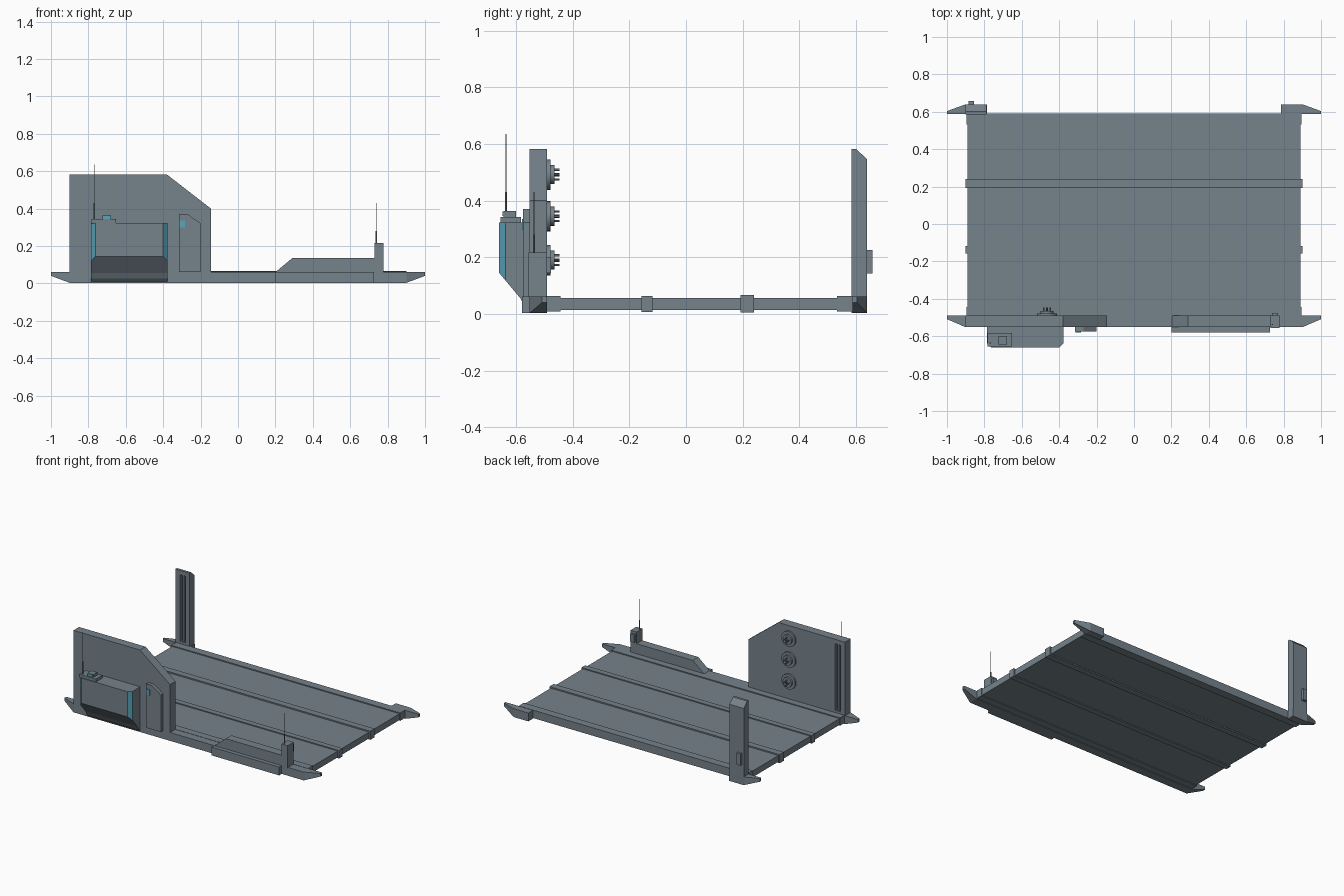
import bpy, bmesh, math
from mathutils import Vector, Matrix

if "Cube" in bpy.data.objects:
    bpy.data.objects.remove(bpy.data.objects["Cube"])


def material(name, rgb):
    m = bpy.data.materials.new(name)
    m.diffuse_color = (*rgb, 1)
    m.use_nodes = True
    m.node_tree.nodes["Principled BSDF"].inputs["Base Color"].default_value = m.diffuse_color
    return m


GREY = material("blue grey metal", (0.18, 0.225, 0.26))
BLUE = material("cyan glass", (0.10, 0.38, 0.50))


def finish(name, bm, mat=GREY):
    bmesh.ops.recalc_face_normals(bm, faces=bm.faces)
    me = bpy.data.meshes.new(name)
    bm.to_mesh(me)
    bm.free()
    me.materials.append(mat)
    ob = bpy.data.objects.new(name, me)
    bpy.context.collection.objects.link(ob)
    return ob


def box(name, x, y, z, mat=GREY):
    bm = bmesh.new()
    bmesh.ops.create_cube(bm, size=1)
    for v in bm.verts:
        v.co = [(r[0] + r[1]) / 2 + c * (r[1] - r[0]) for r, c in zip((x, y, z), v.co)]
    return finish(name, bm, mat)


def prism(pts, axis, lo, hi):
    """Extrude a profile: axis 'y' takes (x, z) points, axis 'x' takes (y, z) points."""
    bm = bmesh.new()
    place = (lambda p, t: (p[0], t, p[1])) if axis == 'y' else (lambda p, t: (t, p[0], p[1]))
    face = bm.faces.new([bm.verts.new(place(p, lo)) for p in pts])
    new = bmesh.ops.extrude_face_region(bm, geom=[face])["geom"]
    step = Vector((0, hi - lo, 0)) if axis == 'y' else Vector((hi - lo, 0, 0))
    bmesh.ops.translate(bm, vec=step, verts=[g for g in new if isinstance(g, bmesh.types.BMVert)])
    return bm


def rod(name, loc, r, length, axis='z', sides=8):
    bm = bmesh.new()
    m = Matrix.Translation((0, 0, length / 2))
    if axis == 'y':
        m = Matrix.Rotation(-math.pi / 2, 4, 'X') @ m
    bmesh.ops.create_cone(bm, cap_ends=True, segments=sides, radius1=r, radius2=r,
                          depth=length, matrix=Matrix.Translation(loc) @ m)
    ob = finish(name, bm)
    if sides > 8:
        for p in ob.data.polygons:
            p.use_smooth = len(p.vertices) == 4
        ob.data.set_sharp_from_angle(angle=math.radians(40))
    return ob


# deck plate, edge rails and cross ribs
box("deck", (-0.89, 0.89), (-0.49, 0.588), (0.013, 0.057))
box("front_rail", (-0.895, 0.895), (-0.495, -0.443), (0.008, 0.064))
box("back_rail", (-0.895, 0.895), (0.533, 0.59), (0.008, 0.064))
box("rear_rib", (-0.9, 0.9), (0.193, 0.24), (0.005, 0.066))
box("front_rib", (-0.9, 0.9), (-0.158, -0.118), (0.007, 0.064))
box("front_beam", (-0.9, 0.9), (-0.552, -0.49), (0.003, 0.062))

# tapered corner tips
for side, s in (("left", -1), ("right", 1)):
    for end, inner, outer in (("front", -0.49, -0.552), ("back", 0.588, 0.64)):
        start = 0.9
        if end == "back":
            box(f"{side}_back_corner", sorted((s * 0.785, s * 0.9)), (inner, outer), (0.003, 0.062))
        tip_y = inner + (outer - inner) * 0.3
        bm = bmesh.new()
        for x, y1, z0 in ((s * start, outer, 0.003), (s * 1.0, tip_y, 0.04)):
            for y in (inner, y1):
                for z in (z0, 0.062):
                    bm.verts.new((x, y, z))
        bmesh.ops.convex_hull(bm, input=bm.verts)
        bmesh.ops.dissolve_limit(bm, angle_limit=0.01, verts=bm.verts, edges=bm.edges)
        finish(f"{side}_{end}_tip", bm)

# tall front wall and rear post, both with a slot facing the deck
wall = finish("tower_wall", prism([(-0.9, 0.003), (-0.9, 0.582), (-0.38, 0.582), (-0.145, 0.4),
                                   (-0.145, 0.003)], 'y', -0.552, -0.49))
post = finish("rear_post", prism([(0.585, 0.003), (0.585, 0.582), (0.602, 0.582), (0.64, 0.545),
                                  (0.64, 0.003)], 'x', -0.9, -0.788))
slot = box("slot_cutter", (-0.865, -0.822), (-0.515, 0.61), (0.08, 0.55))
slot.hide_render = True
slot.hide_set(True)
for ob in (wall, post):
    mod = ob.modifiers.new("slot", 'BOOLEAN')
    mod.operation = 'DIFFERENCE'
    mod.solver = 'EXACT'
    mod.object = slot
for name, y in (("wall_slot_bar", (-0.515, -0.497)), ("post_slot_bar", (0.592, 0.61))):
    box(name, (-0.85, -0.837), y, (0.08, 0.55))
box("post_switch", (-0.885, -0.855), (0.64, 0.658), (0.143, 0.225))

# three round emitters on the inside of the wall
for i, z in enumerate((0.19, 0.345, 0.492)):
    for part, r, y0, y1 in (("plate", 0.054, -0.49, -0.478), ("hub", 0.034, -0.478, -0.464)):
        rod(f"emitter_{part}_{i}", (-0.465, y0, z), r, y1 - y0, 'y', 20)
    for j in range(4):
        a = j * math.pi / 2
        rod(f"emitter_pin_{i}_{j}", (-0.465 + 0.017 * math.cos(a), -0.465, z + 0.017 * math.sin(a)),
            0.004, 0.018, 'y', 6)
    rod(f"emitter_core_{i}", (-0.465, -0.465, z), 0.006, 0.018, 'y', 6)

# control cabin with sloped belly and glazed corner chamfers
bm = prism([(-0.545, 0.323), (-0.66, 0.323), (-0.66, 0.145), (-0.585, 0.055), (-0.568, 0.025),
            (-0.545, 0.003)], 'x', -0.785, -0.378)
for s, x in ((-1, -0.785), (1, -0.378)):
    bmesh.ops.bisect_plane(bm, geom=bm.verts[:] + bm.edges[:] + bm.faces[:],
                           plane_co=(x, -0.638, 0), plane_no=(s, -1, 0), clear_outer=True)
    bmesh.ops.holes_fill(bm, edges=[e for e in bm.edges if e.is_boundary])
cabin = finish("cabin", bm)
cabin.data.materials.append(BLUE)
for p in cabin.data.polygons:
    if abs(p.normal.x) > 0.5 and p.normal.y < -0.5:
        p.material_index = 1

# cabin roof box, hatch with glass front, antenna
box("cabin_roof_box", (-0.783, -0.652), (-0.655, -0.583), (0.32, 0.343))
box("roof_hatch", (-0.725, -0.68), (-0.645, -0.6), (0.34, 0.363))
box("hatch_glass", (-0.722, -0.683), (-0.648, -0.644), (0.345, 0.361), BLUE)
rod("cabin_antenna_base", (-0.768, -0.636, 0.34), 0.004, 0.09)
rod("cabin_antenna", (-0.768, -0.636, 0.42), 0.0018, 0.216)

# side pod beside the cabin with a small screen
finish("side_pod", prism([(-0.315, 0.06), (-0.315, 0.37), (-0.27, 0.37), (-0.2, 0.322),
                          (-0.2, 0.06)], 'y', -0.576, -0.55))
box("pod_screen", (-0.312, -0.284), (-0.58, -0.575), (0.298, 0.335), BLUE)

# low ramped panel, its skirt and the small post with antenna
finish("low_panel", prism([(0.2, 0.06), (0.29, 0.135), (0.73, 0.135), (0.73, 0.06)],
                          'y', -0.552, -0.49))
box("panel_skirt", (0.2, 0.728), (-0.58, -0.55), (0.003, 0.062))
box("small_post", (0.73, 0.778), (-0.556, -0.49), (0.06, 0.217))
box("small_post_lamp", (0.738, 0.77), (-0.492, -0.476), (0.145, 0.2))
rod("post_antenna_base", (0.74, -0.537, 0.215), 0.004, 0.065)
rod("post_antenna", (0.74, -0.537, 0.27), 0.0018, 0.16)
